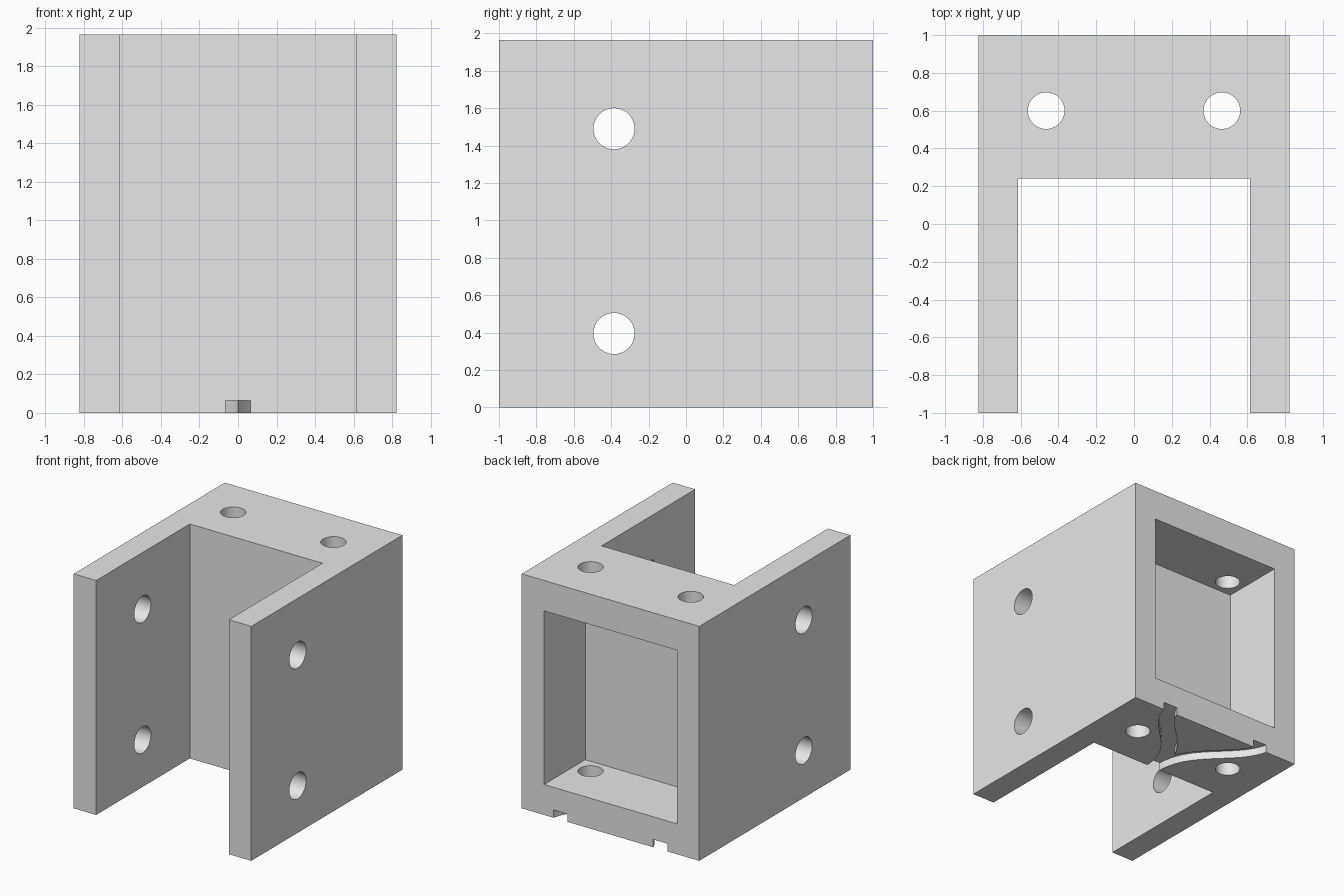
import bpy, bmesh, math
from mathutils import Vector, Matrix
from mathutils.geometry import interpolate_bezier

if "Cube" in bpy.data.objects:
    bpy.data.objects.remove(bpy.data.objects["Cube"], do_unlink=True)

HALF_W, HEIGHT = 0.823, 1.965
INNER, SADDLE_Y = 0.615, 0.24   # gap between arms, front of the web
WALL_TOP = 0.255

grey = bpy.data.materials.new("plain_grey")
grey.use_nodes = True
grey.diffuse_color = (0.8, 0.8, 0.8, 1)
grey.node_tree.nodes["Principled BSDF"].inputs["Base Color"].default_value = (0.8, 0.8, 0.8, 1)


def finish(name, bm):
    bmesh.ops.recalc_face_normals(bm, faces=bm.faces)
    mesh = bpy.data.meshes.new(name)
    bm.to_mesh(mesh)
    bm.free()
    mesh.materials.append(grey)
    obj = bpy.data.objects.new(name, mesh)
    bpy.context.collection.objects.link(obj)
    return obj


def prism(name, outline, z0, z1):
    """Extrude an x-y outline from z0 to z1."""
    bm = bmesh.new()
    face = bm.faces.new([bm.verts.new((x, y, z0)) for x, y in outline])
    ext = bmesh.ops.extrude_face_region(bm, geom=[face])
    top = [v for v in ext["geom"] if isinstance(v, bmesh.types.BMVert)]
    bmesh.ops.translate(bm, verts=top, vec=(0, 0, z1 - z0))
    return finish(name, bm)


def cylinder(name, centre, radius, length, axis):
    bm = bmesh.new()
    turn = Matrix.Rotation(math.pi / 2, 4, "Y") if axis == "X" else Matrix()
    bmesh.ops.create_cone(bm, cap_ends=True, segments=48, radius1=radius,
                          radius2=radius, depth=length,
                          matrix=Matrix.Translation(centre) @ turn)
    return finish(name, bm)


def cut(body, cutter):
    mod = body.modifiers.new("cut", "BOOLEAN")
    mod.operation, mod.solver, mod.object = "DIFFERENCE", "EXACT", cutter
    bpy.context.view_layer.objects.active = body
    bpy.ops.object.modifier_apply(modifier=mod.name)
    bpy.data.objects.remove(cutter, do_unlink=True)


# U-shaped body: solid web at the back, two arms to the front
half = [(HALF_W, 1), (HALF_W, -1), (INNER, -1), (INNER, SADDLE_Y)]
body = prism("clevis_bracket", half + [(-x, y) for x, y in reversed(half)], 0, HEIGHT)

# Rectangular pocket in the back
cut(body, prism("pocket_cutter", [(-INNER, 0.455), (INNER, 0.455), (INNER, 1.1), (-INNER, 1.1)],
                WALL_TOP, HEIGHT - WALL_TOP))

# Cross holes through both arms
for z in (0.395, 1.49):
    cut(body, cylinder("arm_hole_cutter", (0, -0.385, z), 0.11, 2, "X"))

# Upright holes through top and bottom walls
for side in (-1, 1):
    cut(body, cylinder("upright_hole_cutter", (side * 0.465, 0.6, HEIGHT / 2), 0.097, 3, "Z"))

# Forked groove in the underside: two S-curves that part from the front centre
path = interpolate_bezier(Vector((0, 0.22)), Vector((0, 0.66)),
                          Vector((0.42, 0.75)), Vector((0.47, 1.03)), 25)
outer, inner = [], []
for i, p in enumerate(path):
    d = (path[min(i + 1, len(path) - 1)] - path[max(i - 1, 0)]).to_2d().normalized()
    offset = Vector((d.y, -d.x)) * 0.063
    outer.append(p.to_2d() + offset)
    inner.append(p.to_2d() - offset)
split = next(i for i, p in enumerate(inner) if p.x > 0)
a, b = inner[split - 1], inner[split]
apex = a.lerp(b, -a.x / (b.x - a.x))
side = [tuple(p) for p in outer + inner[:split - 1:-1]]
fork = side + [tuple(apex)] + [(-x, y) for x, y in reversed(side)]
cut(body, prism("groove_cutter", fork, -0.1, 0.065))

# Smooth hole walls, sharp edges elsewhere
bpy.ops.object.select_all(action="DESELECT")
body.select_set(True)
bpy.context.view_layer.objects.active = body
bpy.ops.object.shade_smooth_by_angle(angle=math.radians(30))
